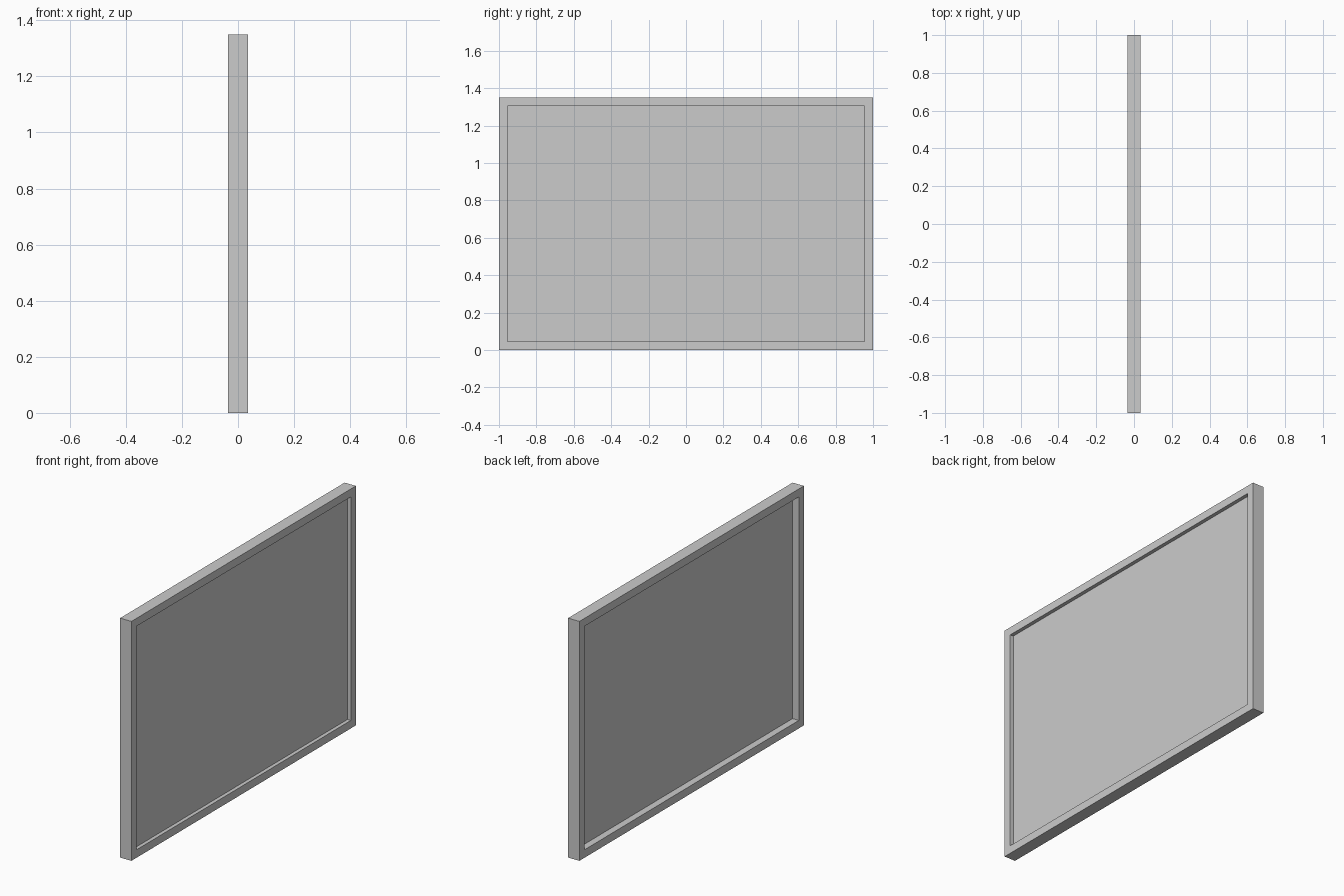
import bpy, bmesh

if "Cube" in bpy.data.objects:
    bpy.data.objects.remove(bpy.data.objects["Cube"])

W, H, T, B = 1.0, 1.35, 0.035, 0.045   # half width, height, half thickness, border


def finish(name, bm):
    bmesh.ops.recalc_face_normals(bm, faces=bm.faces)
    me = bpy.data.meshes.new(name)
    bm.to_mesh(me)
    bm.free()
    ob = bpy.data.objects.new(name, me)
    bpy.context.collection.objects.link(ob)
    return ob


def rect(bm, inset, x):
    w, lo, hi = W - inset, inset, H - inset
    return [bm.verts.new((x, y, z)) for y, z in ((-w, lo), (w, lo), (w, hi), (-w, hi))]


# Frame: rectangular cross-section swept round four mitred corners
bm = bmesh.new()
loops = [rect(bm, i, x) for i, x in ((0, -T), (0, T), (B, T), (B, -T))]
for k in range(4):
    a, b = loops[k], loops[(k + 1) % 4]
    for i in range(4):
        j = (i + 1) % 4
        bm.faces.new((a[i], a[j], b[j], b[i]))
finish("frame", bm)

# Panel: thin sheet filling the opening, deeper recess on the -x side
bm = bmesh.new()
a, b = rect(bm, B, 0.004), rect(bm, B, 0.014)
bm.faces.new(a)
bm.faces.new(b)
for i in range(4):
    j = (i + 1) % 4
    bm.faces.new((a[i], a[j], b[j], b[i]))
finish("panel", bm)
